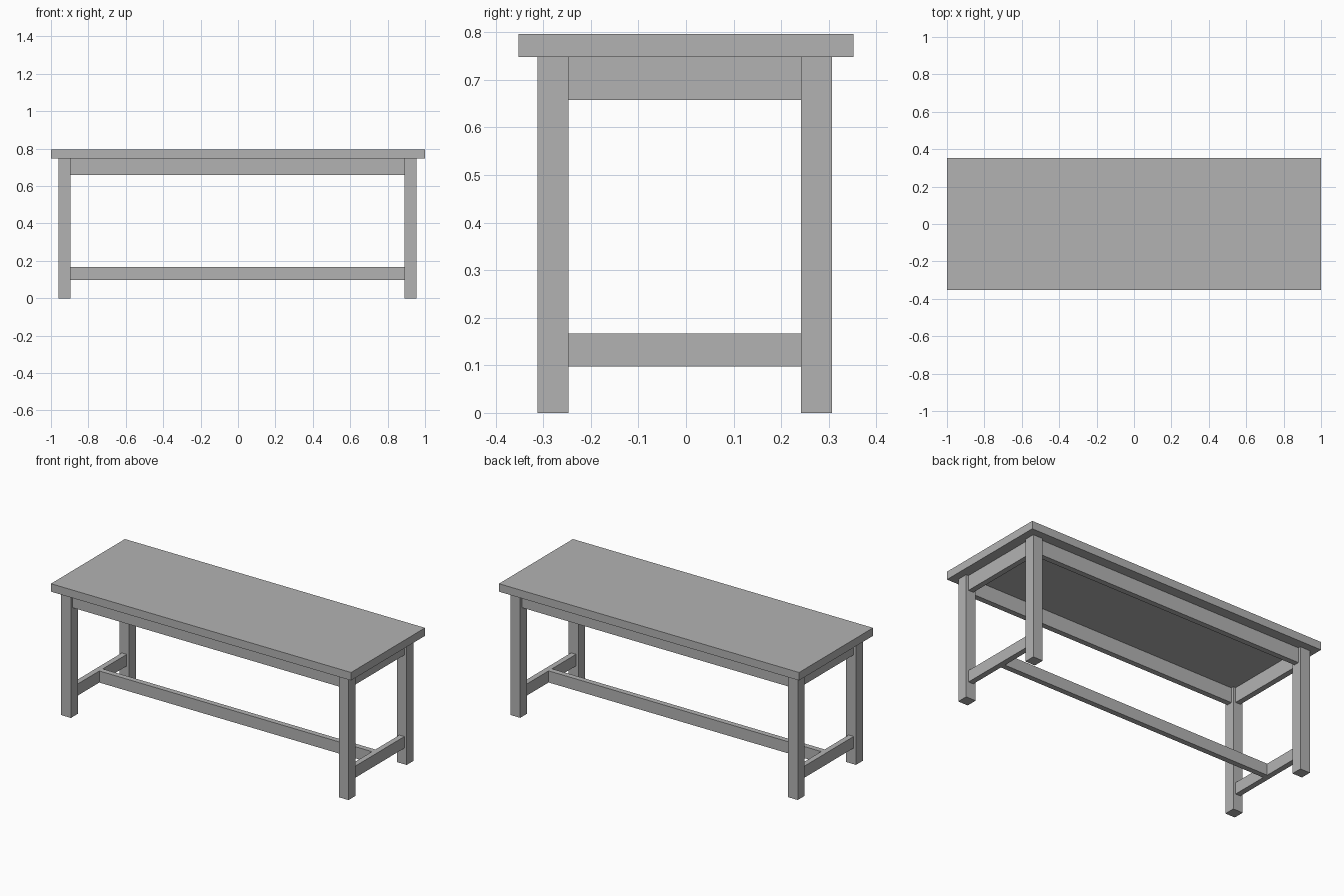
import bpy

cube = bpy.data.objects.get("Cube")
if cube:
    bpy.data.objects.remove(cube, do_unlink=True)

# One plain grey for the whole table
GREY = (0.45, 0.45, 0.45, 1.0)
grey = bpy.data.materials.new("plain_grey")
grey.use_nodes = True
grey.diffuse_color = GREY
grey.node_tree.nodes["Principled BSDF"].inputs["Base Color"].default_value = GREY


def box(name, center, size):
    bpy.ops.mesh.primitive_cube_add(size=1, location=center)
    ob = bpy.context.object
    ob.name = name
    ob.scale = size
    bpy.ops.object.transform_apply(location=False, rotation=False, scale=True)
    ob.data.materials.append(grey)
    return ob


HEIGHT, TOP_THICK = 0.796, 0.048
UNDER = HEIGHT - TOP_THICK
LEG, RAIL = 0.065, 0.033
LEG_X, LEG_Y = 0.925, 0.277      # leg centres
SHIFT = -0.0025                  # frame sits slightly off the top's centre
APRON_H, STRETCH_H, STRETCH_Z = 0.09, 0.07, 0.132
SPAN_X, SPAN_Y = 2 * LEG_X - LEG, 2 * LEG_Y - LEG
APRON_Z = UNDER - APRON_H / 2

# Tabletop
box("tabletop", (0, 0, HEIGHT - TOP_THICK / 2), (2, 0.704, TOP_THICK))

# Legs
for x_name, sx in (("right", -1), ("left", 1)):
    for y_name, sy in (("front", -1), ("back", 1)):
        box(f"{y_name}_{x_name}_leg",
            (sx * LEG_X + SHIFT, sy * LEG_Y + SHIFT, UNDER / 2), (LEG, LEG, UNDER))

# Long aprons between the legs
for name, sy in (("front", -1), ("back", 1)):
    box(f"{name}_apron", (SHIFT, sy * LEG_Y + SHIFT, APRON_Z), (SPAN_X, RAIL, APRON_H))

# End aprons and end stretchers
for name, sx in (("right", -1), ("left", 1)):
    x = sx * LEG_X + SHIFT
    box(f"{name}_apron", (x, SHIFT, APRON_Z), (RAIL, SPAN_Y, APRON_H))
    box(f"{name}_stretcher", (x, SHIFT, STRETCH_Z), (RAIL, SPAN_Y, STRETCH_H))

# Long central stretcher joining the end stretchers
box("long_stretcher", (SHIFT, SHIFT, STRETCH_Z), (2 * LEG_X - RAIL, RAIL, STRETCH_H))
